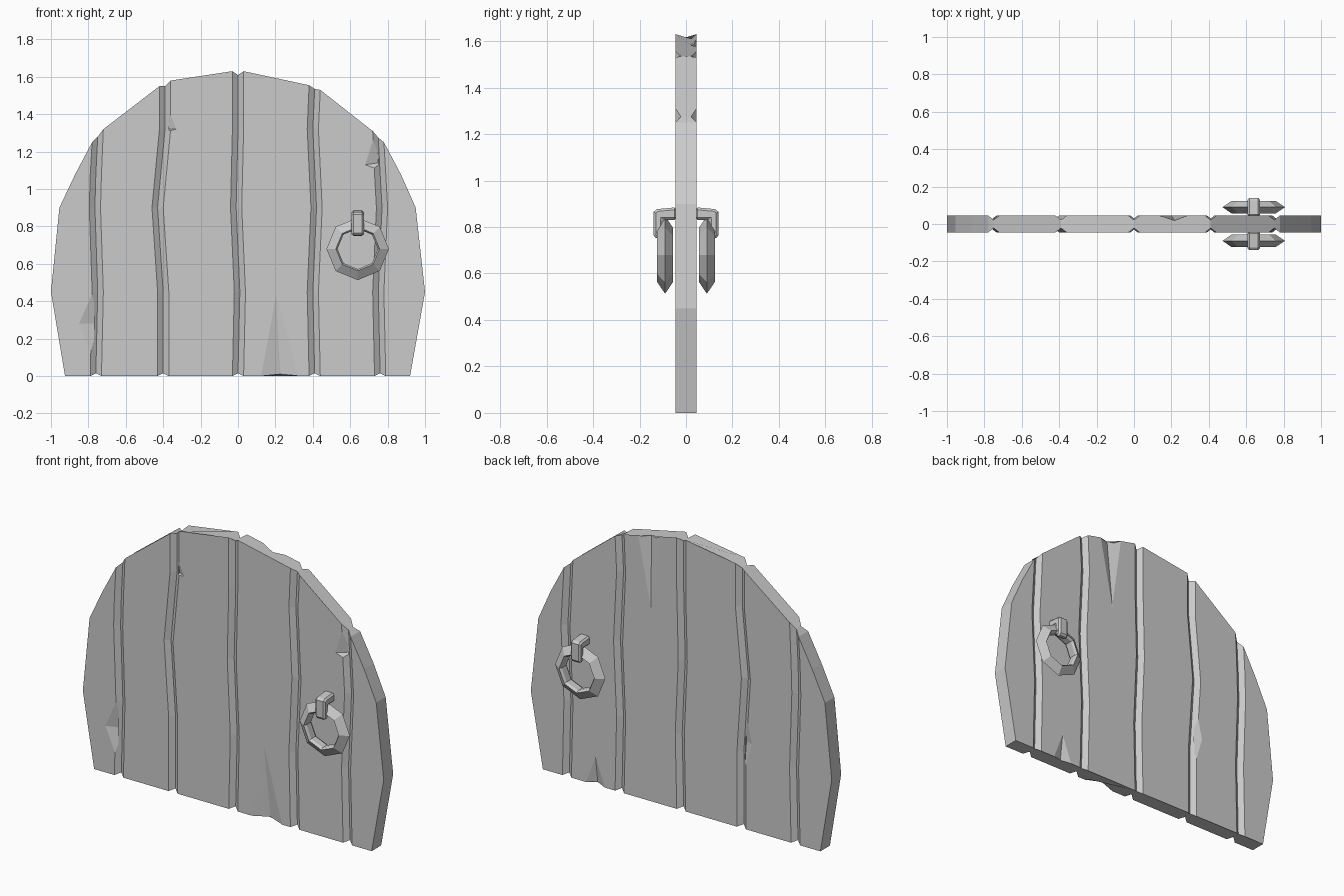
import bpy, bmesh, math
from mathutils import Vector

old = bpy.data.objects.get("Cube")
if old:
    bpy.data.objects.remove(old, do_unlink=True)

HALF = 0.045      # half thickness of the door
JOINT = 0.022     # half thickness where planks meet
CHAMFER = 0.03    # width of the groove slope

grey = bpy.data.materials.new("plain grey")
grey.use_nodes = True
colour = (0.6, 0.6, 0.6, 1)
grey.diffuse_color = colour
grey.node_tree.nodes["Principled BSDF"].inputs["Base Color"].default_value = colour


def finish(bm, name):
    """Turn a bmesh into a flat shaded object."""
    bmesh.ops.remove_doubles(bm, verts=bm.verts[:], dist=0.0005)
    bmesh.ops.recalc_face_normals(bm, faces=bm.faces[:])
    mesh = bpy.data.meshes.new(name)
    bm.to_mesh(mesh)
    bm.free()
    mesh.materials.append(grey)
    obj = bpy.data.objects.new(name, mesh)
    bpy.context.collection.objects.link(obj)
    return obj


def loft(name, sections, closed=False):
    """Skin a row of matching cross-sections."""
    bm = bmesh.new()
    rows = [[bm.verts.new(p) for p in s] for s in sections]
    pairs = list(zip(rows, rows[1:]))
    if closed:
        pairs.append((rows[-1], rows[0]))
    else:
        bm.faces.new(rows[0])
        bm.faces.new(rows[-1])
    for a, b in pairs:
        for i in range(len(a)):
            j = (i + 1) % len(a)
            bm.faces.new((a[i], a[j], b[j], b[i]))
    return finish(bm, name)


# Seams from right to left: x at five heights, seam top,
# then the top corner heights of the planks on either side
seams = [
    ((-0.925, -1, -0.955, -0.87, -0.78), 1.25, 1.25, 1.25),
    ((-0.76, -0.75, -0.765, -0.76, -0.75), 1.28, 1.25, 1.32),
    ((-0.4, -0.4, -0.43, -0.39, -0.39), 1.55, 1.55, 1.58),
    ((0, 0.01, -0.01, 0, 0), 1.61, 1.63, 1.63),
    ((0.41, 0.4, 0.42, 0.4, 0.41), 1.535, 1.555, 1.53),
    ((0.76, 0.75, 0.77, 0.76, 0.75), 1.275, 1.31, 1.25),
    ((0.92, 1, 0.95, 0.87, 0.78), 1.25, 1.25, 1.25),
]


def plank(index):
    left, right = seams[index], seams[index + 1]

    def corners(seam, level, inward, outer, corner_top):
        """Seam point and face point on one side of a plank."""
        x, top = seam[0][level], seam[1]
        upper = 1.32 if top > 1.3 else 1.08
        z = (0 if outer else 0.015, 0.45, 0.9, upper, top)[level]
        face_z = (0, 0.45, 0.9, upper, corner_top)[level]
        w, d = (0, HALF) if outer else (CHAMFER, JOINT)
        return (x, d, z), (x + inward * w, HALF, face_z)

    sections = []
    for level in range(5):
        a, b = corners(left, level, 1, index == 0, left[3])
        d, c = corners(right, level, -1, index == 5, right[2])
        back = [a, b, c, d]
        front = [(x, -y, z) for x, y, z in reversed(back)]
        sections.append(back + front)
    return loft(f"plank_{index + 1}", sections)


planks = [plank(i) for i in range(6)]


def carve(target, side, outline, deepest, depth):
    """Cut a split out of one face; side is -1 for front, 1 for back."""
    bm = bmesh.new()
    for x, z in outline:
        for out in (0, 0.03):
            bm.verts.new((x, side * (HALF + out), z))
    bm.verts.new((deepest[0], side * (HALF - depth), deepest[1]))
    bmesh.ops.convex_hull(bm, input=bm.verts[:])
    cutter = finish(bm, "split_cutter")
    cutter.hide_render = True
    cutter.hide_viewport = True
    cutter.display_type = 'WIRE'
    mod = target.modifiers.new("split", 'BOOLEAN')
    mod.operation = 'DIFFERENCE'
    mod.solver = 'EXACT'
    mod.object = cutter


# Long splits running in from the plank ends
carve(planks[3], -1, [(0.12, -0.02), (0.33, -0.02), (0.205, 0.44)], (0.228, -0.02), 0.03)
carve(planks[3], 1, [(0.13, 1.65), (0.3, 1.65), (0.2, 1.15)], (0.22, 1.65), 0.03)
carve(planks[4], 1, [(0.5, -0.02), (0.64, -0.02), (0.57, 0.17)], (0.57, -0.02), 0.025)
# Small chips along the grooves
carve(planks[0], -1, [(-0.77, 0.46), (-0.85, 0.28), (-0.77, 0.1)], (-0.77, 0.28), 0.025)
carve(planks[4], -1, [(0.74, 1.32), (0.68, 1.13), (0.76, 1.1)], (0.75, 1.14), 0.025)
carve(planks[1], 1, [(-0.42, 0.75), (-0.47, 0.52), (-0.42, 0.35)], (-0.42, 0.52), 0.02)
carve(planks[2], -1, [(-0.37, 1.42), (-0.33, 1.32), (-0.37, 1.31)], (-0.37, 1.32), 0.02)


# Ring handle and its hook, once on each side of the door
HANDLE_X, RING_Z, RING_Y = 0.64, 0.68, 0.09
hook_profile = [(0.04, 0.885), (0.125, 0.877), (0.14, 0.865), (0.14, 0.765),
                (0.125, 0.745), (0.1, 0.76), (0.1, 0.83), (0.04, 0.83)]
ring_profile = [(0.167, 0), (0.117, 0.034), (0.108, 0.02), (0.108, -0.02), (0.117, -0.034)]

for side, label in ((-1, "front"), (1, "back")):
    ring = []
    for k in range(8):
        angle = k * math.pi / 4
        out = Vector((math.cos(angle), 0, math.sin(angle)))
        centre = Vector((HANDLE_X, side * RING_Y, RING_Z))
        ring.append([centre + out * r + Vector((0, y, 0)) for r, y in ring_profile])
    loft(label + "_ring_handle", ring, closed=True)

    hook = loft(label + "_handle_hook",
                [[(HANDLE_X + dx, side * y, z) for y, z in hook_profile]
                 for dx in (-0.033, 0.033)])
    bevel = hook.modifiers.new("chamfer", 'BEVEL')
    bevel.width = 0.01
    bevel.segments = 1
    bevel.limit_method = 'ANGLE'
    bevel.angle_limit = math.radians(60)
